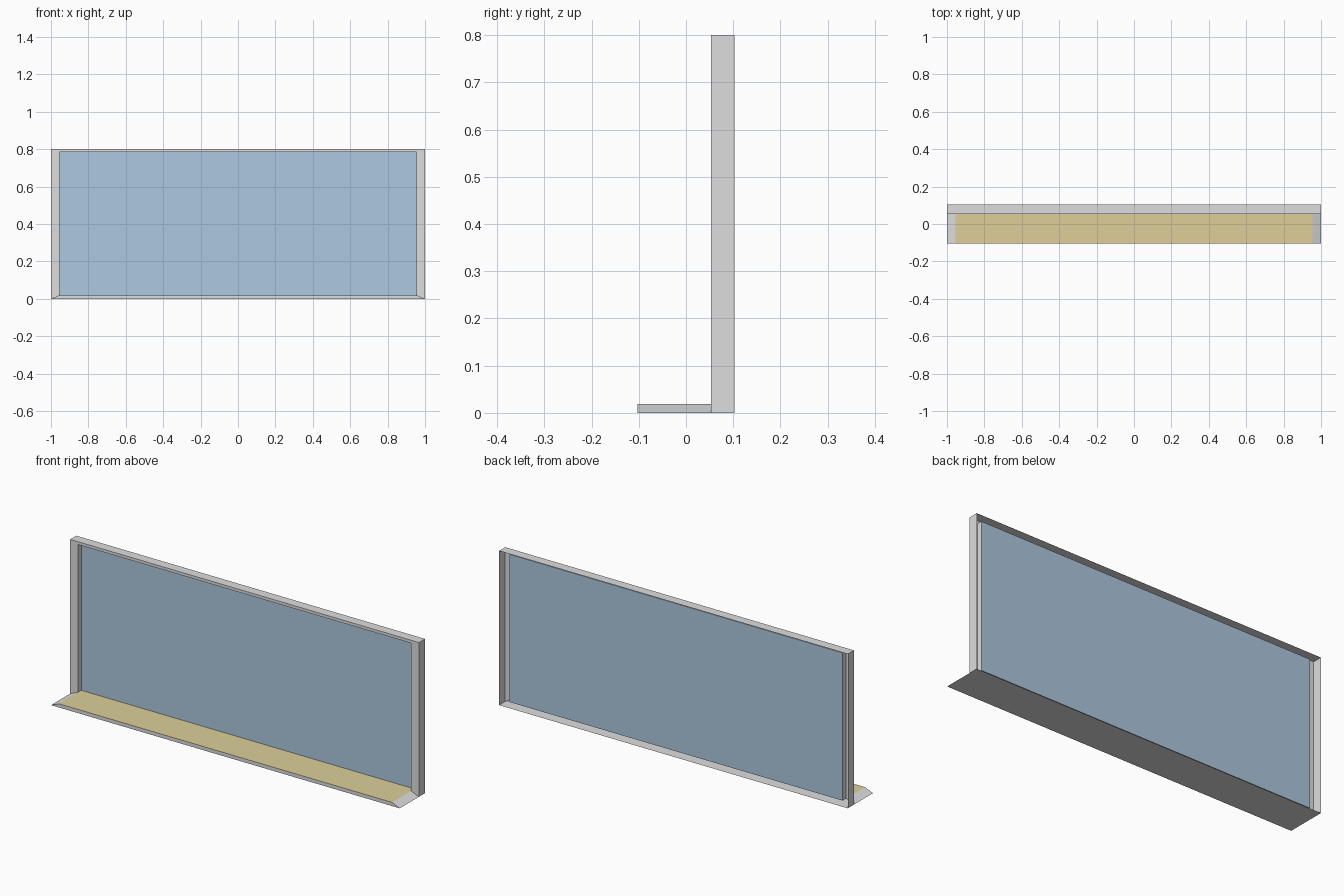
import bpy, bmesh

if "Cube" in bpy.data.objects:
    bpy.data.objects.remove(bpy.data.objects["Cube"])

X, XI = 1.0, 0.955                 # outer and inner half widths
H, HI = 0.80, 0.785                # outer and inner heights
SILL = 0.019                       # sill height
Y0, Y1, YG, YB = -0.103, 0.053, 0.080, 0.103   # sill front, frame front, glass, back


def material(name, rgb):
    m = bpy.data.materials.new(name)
    m.diffuse_color = (*rgb, 1.0)
    m.use_nodes = True
    m.node_tree.nodes["Principled BSDF"].inputs["Base Color"].default_value = m.diffuse_color
    return m


grey = material("light_grey", (0.730, 0.730, 0.730))
blue = material("glass_blue", (0.418, 0.578, 0.745))
sand = material("sand_yellow", (0.723, 0.624, 0.314))


def sheet(name, polys, mat, mirror=False):
    """Object made of flat polygons, optionally copied across x = 0."""
    bm = bmesh.new()
    for poly in polys:
        bm.faces.new([bm.verts.new(p) for p in poly])
        if mirror:
            bm.faces.new([bm.verts.new((-x, y, z)) for x, y, z in reversed(poly)])
    bmesh.ops.remove_doubles(bm, verts=bm.verts, dist=1e-5)
    me = bpy.data.meshes.new(name)
    bm.to_mesh(me)
    bm.free()
    me.materials.append(mat)
    ob = bpy.data.objects.new(name, me)
    bpy.context.collection.objects.link(ob)
    return ob


def span(a, b):
    """Rectangle across x from edge a to edge b, each (half width, y, z)."""
    return [(-a[0], a[1], a[2]), a, b, (-b[0], b[1], b[2])]


# jambs: outer wall, front face and inner return, open at the back
sheet("side_jambs", [
    [(X, Y1, 0), (X, YB, 0), (X, YB, H), (X, Y1, H)],
    [(XI, Y1, SILL), (X, Y1, 0), (X, Y1, H), (XI, Y1, HI)],
    [(XI, YG, SILL), (XI, Y1, SILL), (XI, Y1, HI), (XI, YG, HI)],
], grey, mirror=True)

# head: top wall, front strip and soffit
sheet("head_rail", [
    span((X, Y1, H), (X, YB, H)),
    span((XI, Y1, HI), (X, Y1, H)),
    span((XI, YG, HI), (XI, Y1, HI)),
], grey)

# sill body: underside, front edge and sloped ends
sheet("sill_body", [
    span((X, YB, 0), (X, Y0, 0)),
    span((X, Y0, 0), (XI, Y0, SILL)),
], grey)
sheet("sill_ends", [
    [(X, Y0, 0), (X, Y1, 0), (XI, Y1, SILL), (XI, Y0, SILL)],
], grey, mirror=True)

# sill top runs back to the glass
sheet("sill_top", [span((XI, Y0, SILL), (XI, YG, SILL))], sand)

# glass pane
sheet("glass_pane", [span((XI, YG, SILL), (XI, YG, HI))], blue)
